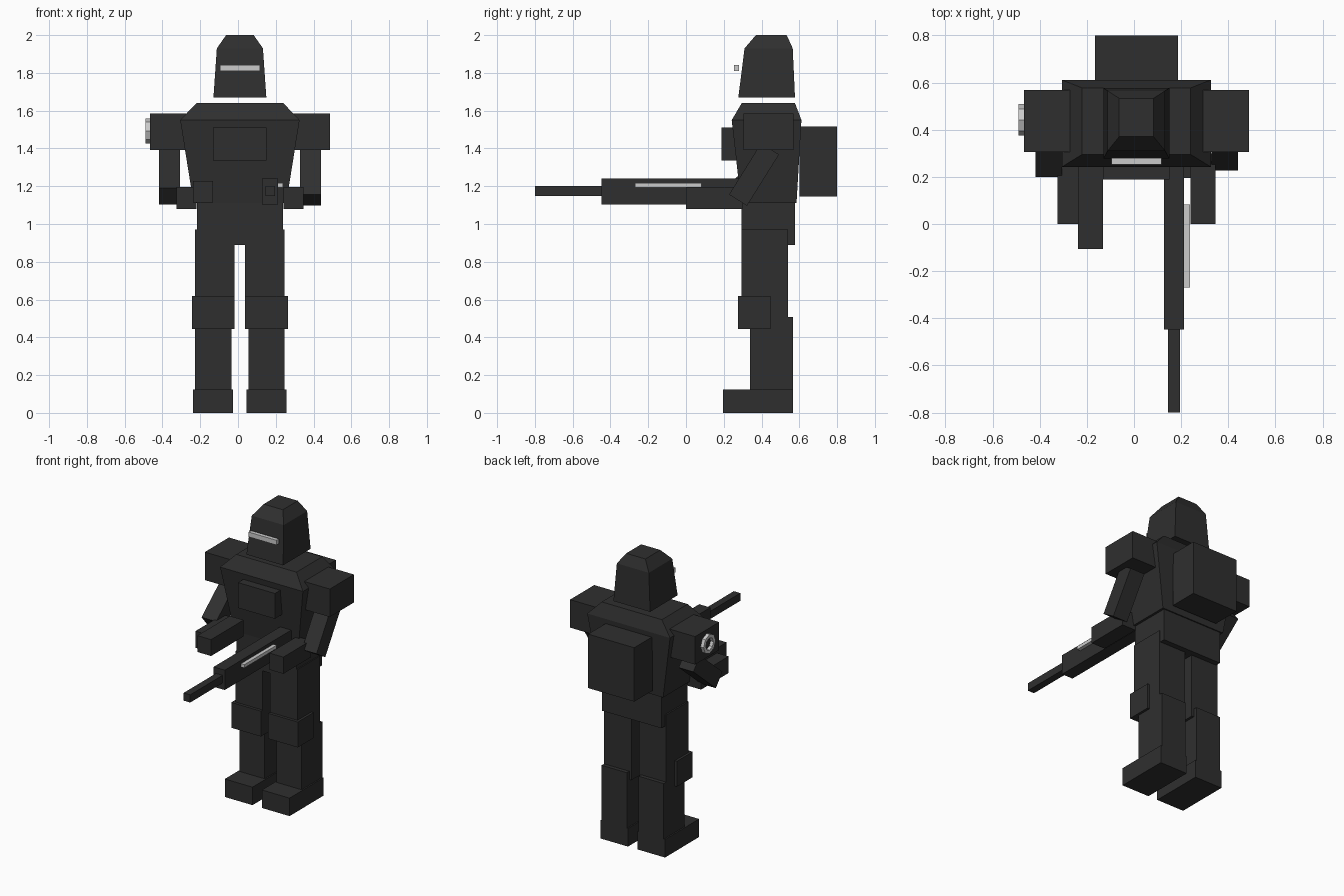
import bpy, bmesh, math
from mathutils import Matrix

cube = bpy.data.objects.get("Cube")
if cube:
    bpy.data.objects.remove(cube, do_unlink=True)


def material(name, value):
    mat = bpy.data.materials.new(name)
    mat.use_nodes = True
    color = (value, value, value, 1)
    mat.diffuse_color = color
    mat.node_tree.nodes["Principled BSDF"].inputs["Base Color"].default_value = color
    return mat


charcoal = material("charcoal armor", 0.028)
pale = material("pale grey", 0.6)
MID = 0.01  # body symmetry plane


def finish(name, bm, mat):
    bmesh.ops.recalc_face_normals(bm, faces=bm.faces)
    mesh = bpy.data.meshes.new(name)
    bm.to_mesh(mesh)
    bm.free()
    mesh.materials.append(mat)
    obj = bpy.data.objects.new(name, mesh)
    bpy.context.collection.objects.link(obj)
    return obj


def box(name, x, y, z, mat=charcoal):
    """Box from its (low, high) range on each axis."""
    bm = bmesh.new()
    spans = (x, y, z)
    size = [b - a for a, b in spans]
    centre = [(a + b) / 2 for a, b in spans]
    bmesh.ops.create_cube(bm, size=1, matrix=Matrix.Translation(centre) @ Matrix.Diagonal((*size, 1)))
    return finish(name, bm, mat)


def loft(name, levels):
    """Stack of rectangles: (z, half width, y front, y back)."""
    bm = bmesh.new()
    rings = [[bm.verts.new((MID + sx * hw, y, z))
              for sx, y in ((-1, y0), (1, y0), (1, y1), (-1, y1))]
             for z, hw, y0, y1 in levels]
    for low, high in zip(rings, rings[1:]):
        for i in range(4):
            j = (i + 1) % 4
            bm.faces.new((low[i], low[j], high[j], high[i]))
    bm.faces.new(rings[0])
    bm.faces.new(rings[-1])
    return finish(name, bm, charcoal)


def pair(name, x, y, z):
    """Left and right boxes; x is measured outward from the symmetry plane."""
    box("left_" + name, (MID + x[0], MID + x[1]), y, z)
    box("right_" + name, (MID - x[1], MID - x[0]), y, z)


# Head and visor
loft("helmet", [(1.67, 0.14, 0.277, 0.577), (1.93, 0.122, 0.31, 0.565), (2.0, 0.073, 0.37, 0.533)])
box("visor", (-0.096, 0.116), (0.253, 0.28), (1.81, 1.843), pale)

# Torso
loft("torso", [(1.11, 0.245, 0.292, 0.585), (1.55, 0.316, 0.242, 0.611), (1.64, 0.23, 0.295, 0.577)])
box("chest_plate", (-0.132, 0.15), (0.188, 0.3), (1.335, 1.51))
box("backpack", (-0.165, 0.187), (0.6, 0.8), (1.145, 1.517))
box("hips", (-0.217, 0.239), (0.295, 0.577), (0.89, 1.12))

# Legs
pair("thigh", (0.028, 0.237), (0.295, 0.54), (0.45, 0.97))
pair("knee_pad", (0.028, 0.254), (0.275, 0.447), (0.445, 0.62))
pair("shin", (0.045, 0.237), (0.34, 0.567), (0.1, 0.507))
pair("boot", (0.036, 0.247), (0.195, 0.567), (0, 0.124))

# Shoulders and tilted upper arms
pair("shoulder_pad", (0.28, 0.477), (0.305, 0.568), (1.393, 1.586))
for name, x, y, z, tilt in (("left_upper_arm", 0.384, 0.36, 1.262, -32),
                            ("right_upper_arm", -0.362, 0.358, 1.25, -50)):
    arm = box(name, (-0.056, 0.056), (-0.056, 0.056), (-0.16, 0.16))
    arm.location = (x, y, z)
    arm.rotation_euler.x = math.radians(tilt)

# Forearms and reaching hand
box("left_forearm", (0.24, 0.346), (0, 0.3), (1.08, 1.195))
box("right_forearm", (-0.325, -0.22), (0, 0.3), (1.08, 1.195))
box("right_hand", (-0.237, -0.132), (-0.105, 0.25), (1.115, 1.228))

# Rifle
box("rifle_body", (0.127, 0.212), (-0.447, 0.28), (1.103, 1.24))
box("rifle_barrel", (0.145, 0.195), (-0.8, -0.44), (1.147, 1.2))
box("rifle_stripe", (0.212, 0.237), (-0.27, 0.083), (1.194, 1.217), pale)

# Eight-sided ring emblem on the right shoulder
SIDES, OUTER, INNER = 8, 0.066, 0.042
bm = bmesh.new()
loops = []
for i in range(SIDES):
    a = 2 * math.pi * i / SIDES
    loops.append([bm.verts.new((x, 0.442 + r * math.cos(a), 1.493 + r * math.sin(a)))
                  for x, r in ((-0.465, OUTER), (-0.49, OUTER), (-0.49, INNER), (-0.465, INNER))])
for i in range(SIDES):
    a, b = loops[i], loops[(i + 1) % SIDES]
    for k in range(4):
        n = (k + 1) % 4
        bm.faces.new((a[k], b[k], b[n], a[n]))
finish("shoulder_ring", bm, pale)
